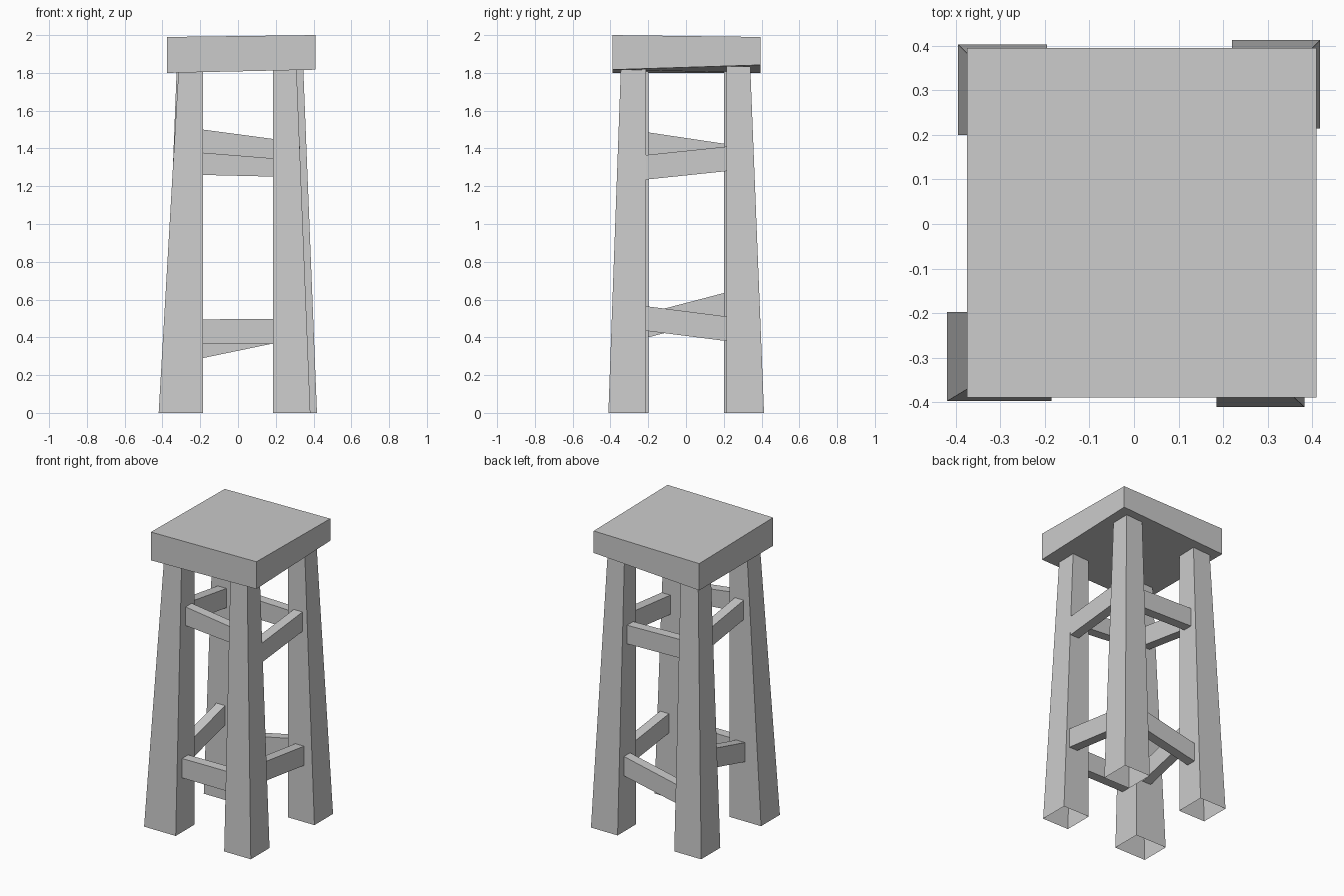
import bpy

if "Cube" in bpy.data.objects:
    bpy.data.objects.remove(bpy.data.objects["Cube"])


def mesh_part(name, verts, faces):
    me = bpy.data.meshes.new(name)
    me.from_pydata(verts, [], faces)
    me.update()
    ob = bpy.data.objects.new(name, me)
    bpy.context.collection.objects.link(ob)
    return ob


SIDES = [(i, (i + 1) % 4, (i + 1) % 4 + 4, i + 4) for i in range(4)]
CAPS = [(3, 2, 1, 0), (4, 5, 6, 7)]


def ring(x0, x1, y0, y1, zs):
    """Four corners, counter-clockwise, each with its own height."""
    return [(x, y, z) for (x, y), z in zip([(x0, y0), (x1, y0), (x1, y1), (x0, y1)], zs)]


# Seat: a slightly uneven slab
seat_rect = (-0.375, 0.41, -0.39, 0.395)
mesh_part("seat", ring(*seat_rect, (1.80, 1.817, 1.842, 1.80))
          + ring(*seat_rect, (1.99, 2.0, 1.99, 1.98)), SIDES + CAPS)


# Legs: inner edges vertical, outer edges taper; hollow with open ends
def leg(name, x_in, y_in, x_foot, y_foot, x_top, y_top, top):
    def rect(xo, yo, z):
        return ring(min(x_in, xo), max(x_in, xo), min(y_in, yo), max(y_in, yo), [z] * 4)
    mesh_part(name, rect(x_foot, y_foot, 0) + rect(x_top, y_top, top), SIDES)


leg("front_left_leg", -0.185, -0.198, -0.42, -0.398, -0.315, -0.335, 1.81)
leg("front_right_leg", 0.185, -0.212, 0.383, -0.411, 0.31, -0.345, 1.82)
leg("back_right_leg", 0.22, 0.215, 0.418, 0.413, 0.345, 0.34, 1.835)
leg("back_left_leg", -0.195, 0.20, -0.395, 0.403, -0.325, 0.335, 1.81)


# Rungs: crooked bars running along x or y between two legs
def rung(name, axis, start, end, centre, z_start, z_end, width=0.065):
    (a0, a1), (b0, b1) = z_start, z_end
    lo, hi = centre - width / 2, centre + width / 2
    if axis == "x":
        rect, pick = (start, end, lo, hi), (0, 1, 1, 0)
    else:
        rect, pick = (lo, hi, start, end), (0, 0, 1, 1)
    mesh_part(name, ring(*rect, [(a0, b0)[i] for i in pick])
              + ring(*rect, [(a1, b1)[i] for i in pick]), SIDES + CAPS)


rung("upper_front_rung", "x", -0.187, 0.187, -0.26, (1.375, 1.50), (1.345, 1.45))
rung("upper_back_rung", "x", -0.197, 0.222, 0.28, (1.26, 1.385), (1.25, 1.375))
rung("upper_right_rung", "y", -0.214, 0.217, 0.297, (1.235, 1.365), (1.28, 1.41))
rung("upper_left_rung", "y", -0.2, 0.202, -0.258, (1.355, 1.485), (1.295, 1.425))
rung("lower_front_rung", "x", -0.187, 0.187, -0.298, (0.365, 0.495), (0.365, 0.498))
rung("lower_back_rung", "x", -0.197, 0.222, 0.312, (0.288, 0.415), (0.375, 0.505))
rung("lower_right_rung", "y", -0.214, 0.217, 0.308, (0.435, 0.565), (0.38, 0.51))
rung("lower_left_rung", "y", -0.2, 0.202, -0.268, (0.40, 0.53), (0.505, 0.635))
